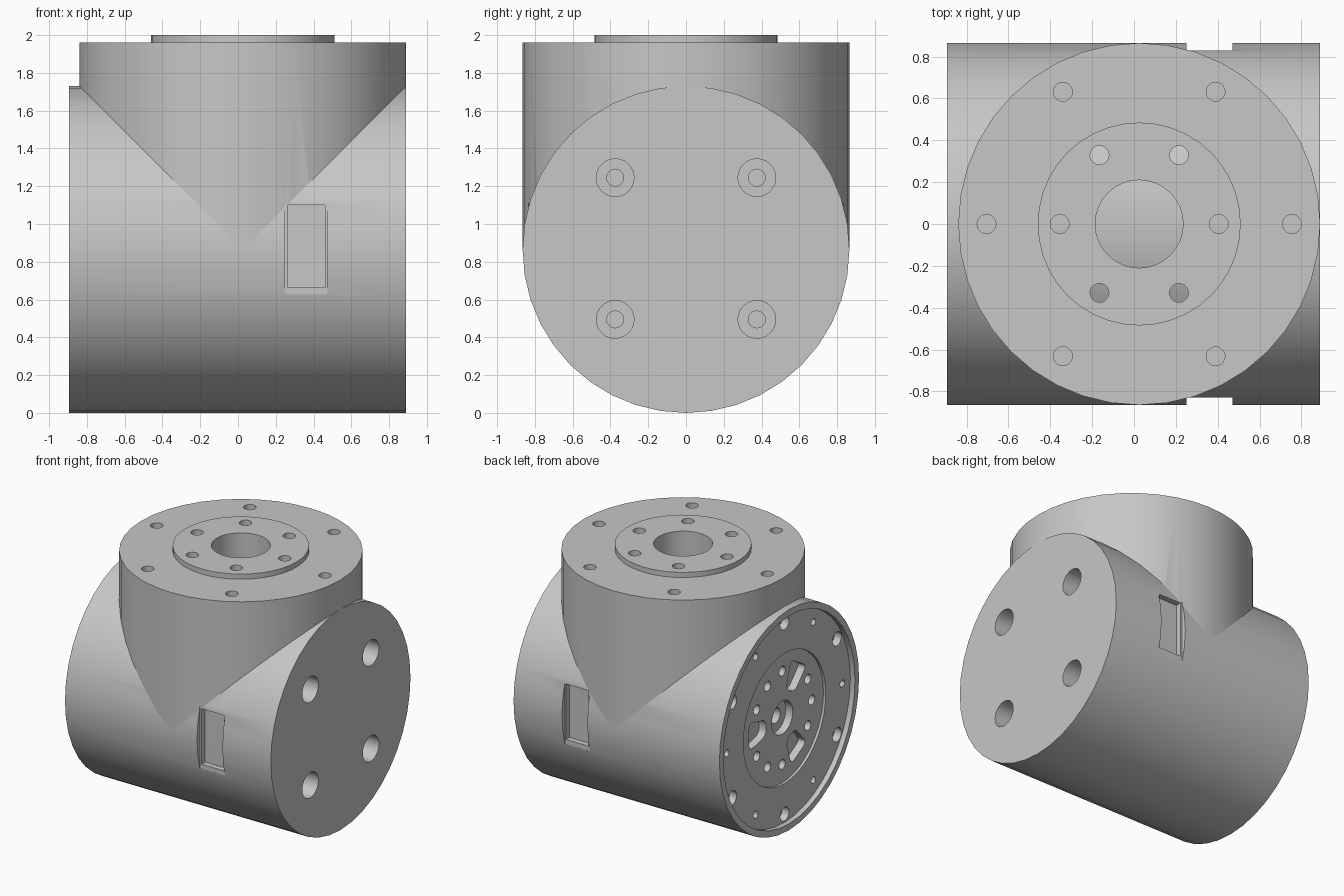
import bpy, bmesh, math
from mathutils import Matrix, Vector

cube = bpy.data.objects.get("Cube")
if cube:
    bpy.data.objects.remove(cube, do_unlink=True)

R = 0.865            # shared radius of both cylinders, and axis height
LEFT, RIGHT = -0.895, 0.89
CX = 0.025           # tower centre

grey = bpy.data.materials.new("plain_grey")
grey.use_nodes = True
colour = (0.57, 0.57, 0.57, 1)
grey.diffuse_color = colour
grey.node_tree.nodes["Principled BSDF"].inputs["Base Color"].default_value = colour


def finish(name, bm):
    bmesh.ops.recalc_face_normals(bm, faces=bm.faces)
    mesh = bpy.data.meshes.new(name)
    bm.to_mesh(mesh)
    bm.free()
    obj = bpy.data.objects.new(name, mesh)
    bpy.context.collection.objects.link(obj)
    mesh.materials.append(grey)
    return obj


def cylinder(name, r, start, end, segs=24):
    """Cylinder between two points on a line parallel to x or z."""
    a, b = Vector(start), Vector(end)
    rot = Matrix.Rotation(math.pi / 2, 4, 'Y') if abs(a.x - b.x) > 1e-4 else Matrix()
    bm = bmesh.new()
    bmesh.ops.create_cone(bm, cap_ends=True, segments=segs, radius1=r, radius2=r,
                          depth=(b - a).length,
                          matrix=Matrix.Translation((a + b) / 2) @ rot)
    return finish(name, bm)


def box(name, low, high):
    bm = bmesh.new()
    low, high = Vector(low), Vector(high)
    bmesh.ops.create_cube(bm, size=1, matrix=Matrix.Translation((low + high) / 2)
                          @ Matrix.Diagonal((high - low).to_4d()))
    return finish(name, bm)


def face_hole(r, ring, degrees, x0, x1, segs=20):
    """Hole parallel to x, placed on a ring around the main axis."""
    a = math.radians(degrees)
    y, z = ring * math.cos(a), R + ring * math.sin(a)
    return cylinder("cutter", r, (x0, y, z), (x1, y, z), segs)


def window(degrees, x0, x1):
    """Rounded wedge-shaped prism for the rotor face."""
    bm = bmesh.new()
    turn = Matrix.Translation((0, 0, R)) @ Matrix.Rotation(math.radians(degrees), 4, 'X')
    profile = [(0.2, -0.06), (0.41, -0.11), (0.41, 0.11), (0.2, 0.06)]
    face = bm.faces.new([bm.verts.new(turn @ Vector((x0, u, v))) for u, v in profile])
    out = bmesh.ops.extrude_face_region(bm, geom=[face])["geom"]
    bmesh.ops.translate(bm, vec=(x1 - x0, 0, 0),
                        verts=[g for g in out if isinstance(g, bmesh.types.BMVert)])
    rails = [e for e in bm.edges if abs(e.verts[0].co.x - e.verts[1].co.x) > 0.01]
    bmesh.ops.bevel(bm, geom=rails, offset=0.045, segments=4, profile=0.5, affect='EDGES')
    return finish("cutter", bm)


def cut(obj, cutters):
    for c in cutters:
        c.hide_render = True
        mod = obj.modifiers.new("cut", 'BOOLEAN')
        mod.operation, mod.solver, mod.object = 'DIFFERENCE', 'EXACT', c
        with bpy.context.temp_override(object=obj, active_object=obj):
            bpy.ops.object.modifier_apply(modifier=mod.name)


# Main parts
body = cylinder("main_barrel", R, (LEFT, 0, R), (RIGHT, 0, R), 40)
tower = cylinder("output_tower", R, (CX, 0, R), (CX, 0, 1.96), 40)
boss = cylinder("top_boss", 0.485, (CX, 0, 1.95), (CX, 0, 2.0), 40)

# Vertical bore and bolt circles
bores = [cylinder("cutter", 0.21, (CX, 0, 0.7), (CX, 0, 2.1), 32)]
blind = []
for k in range(6):
    a = math.radians(60 * k)
    for ring, depth, group in ((0.38, 0.7, bores), (0.73, 1.86, blind)):
        x, y = CX + ring * math.cos(a), ring * math.sin(a)
        group.append(cylinder("cutter", 0.045, (x, y, depth), (x, y, 2.1), 20))

side = []
# Counterbored mounting holes on the right-hand end
for sy in (-1, 1):
    for sz in (-1, 1):
        y, z = 0.375 * sy, R + 0.005 + 0.375 * sz
        side.append(cylinder("cutter", 0.1, (0.6, y, z), (1, y, z)))
        side.append(cylinder("cutter", 0.045, (0.5, y, z), (0.7, y, z), 16))

# Connector pockets, front and back
for s in (-1, 1):
    for x0, x1, z0, z1, depth in ((0.25, 0.47, 0.63, 1.11, 0.83),
                                  (0.265, 0.46, 0.665, 1.10, 0.785)):
        y0, y1 = sorted((s * depth, s))
        side.append(box("cutter", (x0, y0, z0), (x1, y1, z1)))

# Rotor face: recess, inner step, centre hole
out, plate, hub = LEFT - 0.1, LEFT + 0.04, LEFT + 0.06
side += [face_hole(0.815, 0, 0, out, plate, 40),
         face_hole(0.51, 0, 0, out, hub, 40),
         face_hole(0.13, 0, 0, out, hub + 0.06, 24),
         face_hole(0.06, 0, 0, out, hub + 0.14, 16)]
# Rotor face: bolt holes, windows and edge notches
for k in range(12):
    angle = 30 * k
    if k % 4 == 0:
        side.append(window(angle, out, hub + 0.06))
    else:
        side.append(face_hole(0.038, 0.365, angle, out, hub + 0.06, 16))
    if k % 2 == 0:
        side.append(face_hole(0.028, 0.715, angle, out, plate + 0.06, 12))
    else:
        side.append(face_hole(0.055, 0.75, angle, out, plate + 0.06, 16))

cut(body, side)
cut(tower, bores + blind + side)
cut(boss, bores)

for c in bores + blind + side:
    bpy.data.objects.remove(c, do_unlink=True)

# Smooth round walls, sharp rims
bpy.ops.object.select_all(action='DESELECT')
for obj in (body, tower, boss):
    obj.select_set(True)
bpy.context.view_layer.objects.active = body
bpy.ops.object.shade_smooth_by_angle(angle=math.radians(30))
